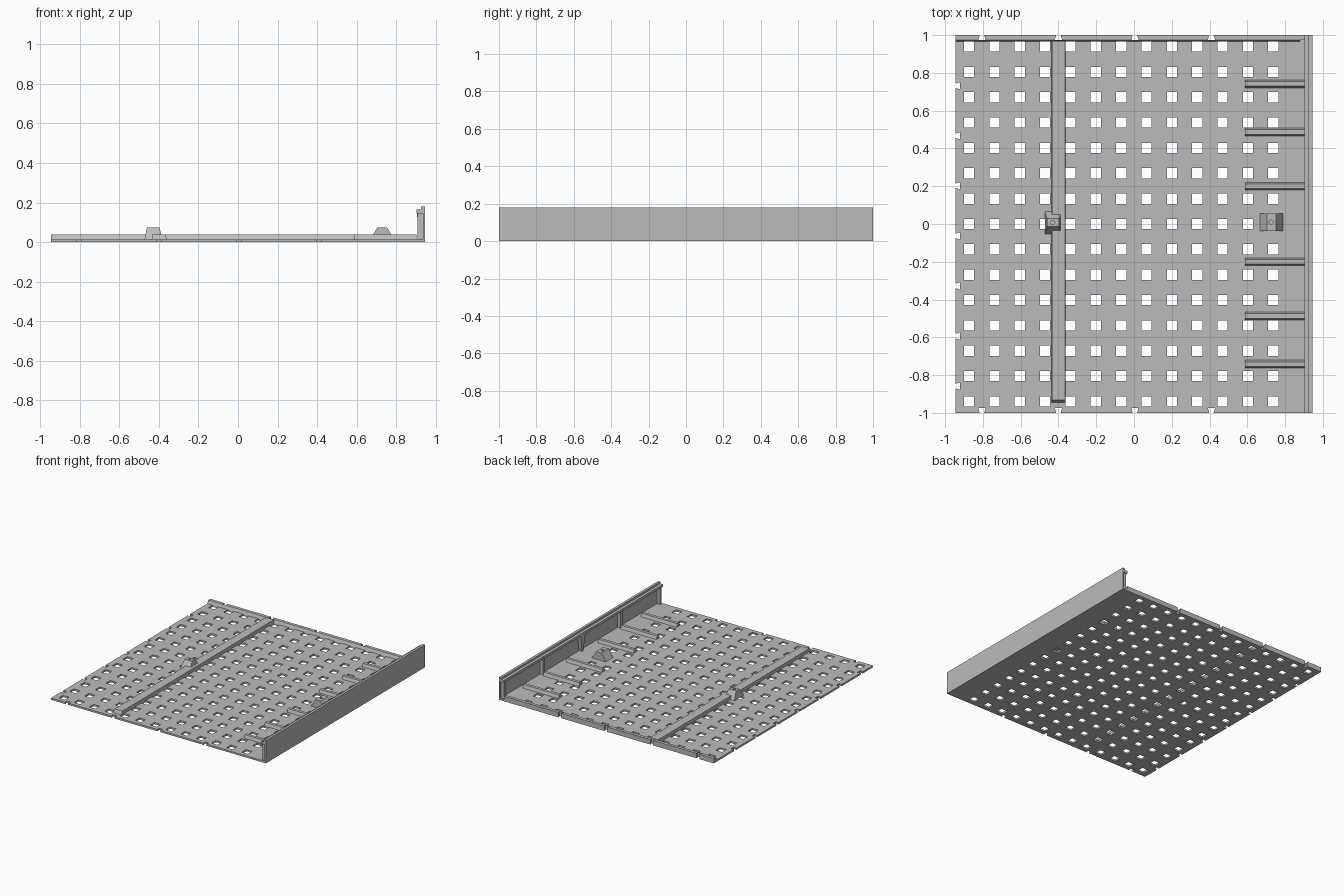
import bpy, bmesh
from mathutils import Vector

cube = bpy.data.objects.get("Cube")
if cube:
    bpy.data.objects.remove(cube, do_unlink=True)

grey = bpy.data.materials.new("plain grey")
grey.use_nodes = True
COLOUR = (0.5, 0.5, 0.5, 1)
grey.diffuse_color = COLOUR
grey.node_tree.nodes["Principled BSDF"].inputs["Base Color"].default_value = COLOUR

BASE = 0.014       # plate thickness
RIB_TOP = 0.039
WALL_IN, WALL_OUT = 0.902, 0.945


def prism(bm, low, high):
    """Solid between two matching loops of points."""
    a = [bm.verts.new(p) for p in low]
    b = [bm.verts.new(p) for p in high]
    bm.faces.new(a[::-1])
    bm.faces.new(b)
    n = len(a)
    for i in range(n):
        j = (i + 1) % n
        bm.faces.new((a[i], a[j], b[j], b[i]))


def rect(x0, x1, y0, y1, z):
    return [(x0, y0, z), (x1, y0, z), (x1, y1, z), (x0, y1, z)]


def finish(name, bm):
    bmesh.ops.recalc_face_normals(bm, faces=bm.faces[:])
    me = bpy.data.meshes.new(name)
    bm.to_mesh(me)
    bm.free()
    me.materials.append(grey)
    ob = bpy.data.objects.new(name, me)
    bpy.context.collection.objects.link(ob)
    return ob


def tapered(name, bottom, top, z0, z1):
    """Block with its own footprint at the bottom and at the top."""
    bm = bmesh.new()
    prism(bm, rect(*bottom, z0), rect(*top, z1))
    return finish(name, bm)


def box(name, x0, x1, y0, y1, z0, z1):
    return tapered(name, (x0, x1, y0, y1), (x0, x1, y0, y1), z0, z1)


def cut(ob, cutter):
    cutter.hide_render = True
    mod = ob.modifiers.new("cut", 'BOOLEAN')
    mod.operation = 'DIFFERENCE'
    mod.solver = 'EXACT'
    mod.object = cutter
    bpy.context.view_layer.update()
    graph = bpy.context.evaluated_depsgraph_get()
    me = bpy.data.meshes.new_from_object(ob.evaluated_get(graph))
    ob.modifiers.clear()
    ob.data = me
    bpy.data.objects.remove(cutter, do_unlink=True)


# Cutter for the grid of square holes
PITCH, HALF = 0.1342, 0.027
holes = bmesh.new()
for i in range(13):
    for j in range(15):
        x, y = -0.873 + i * PITCH, (j - 7) * PITCH
        prism(holes, rect(x - HALF, x + HALF, y - HALF, y + HALF, -0.1),
              rect(x - HALF, x + HALF, y - HALF, y + HALF, 0.1))


def dovetail(bm, mid, along, inward):
    """Notch that widens away from the edge."""
    mid, along, inward = Vector(mid), Vector(along), Vector(inward)
    loop = [mid - along * 0.009 - inward * 0.01, mid + along * 0.009 - inward * 0.01,
            mid + along * 0.019 + inward * 0.025, mid - along * 0.019 + inward * 0.025]
    up = Vector((0, 0, 0.1))
    prism(bm, [p - up for p in loop], [p + up for p in loop])


def notches():
    bm = bmesh.new()
    for x in (-0.805, -0.4, 0.005, 0.41):
        for s in (-1, 1):
            dovetail(bm, (x, s, 0), (1, 0, 0), (0, -s, 0))
    for k in range(7):
        dovetail(bm, (-0.945, 0.732 - k * 0.265, 0), (0, 1, 0), (1, 0, 0))
    return finish("notch_cutter", bm)


# Perforated base plate
plate = box("base_plate", -0.945, 0.945, -1, 1, 0, BASE)
cut(plate, finish("hole_cutter", holes))
cut(plate, notches())

# Raised rim along the back edge
rim = tapered("back_rim", (-0.945, 0.88, 0.965, 1), (-0.945, 0.88, 0.975, 1), BASE, RIB_TOP)
cut(rim, notches())
box("rim_end", 0.88, WALL_IN, 0.975, 1, BASE, RIB_TOP)

# Long spine between the hole columns
tapered("long_spine", (-0.436, -0.362, -0.945, 0.97),
        (-0.434, -0.364, -0.933, 0.97), BASE, RIB_TOP)

# Short ribs running in from the side wall
for k, y in enumerate((0.2, 0.487, 0.742)):
    for s in (-1, 1):
        tapered(f"side_rib_{k}_{'back' if s > 0 else 'front'}",
                (0.587, WALL_IN, s * y - 0.021, s * y + 0.021),
                (0.587, WALL_IN, s * y - 0.012, s * y + 0.012), BASE, RIB_TOP)

# Side wall with its top beam and lip
box("side_wall", 0.935, WALL_OUT, -1, 1, BASE, 0.165)
box("wall_beam", WALL_IN, 0.935, -1, 1, 0.145, 0.165)
box("wall_lip", 0.925, WALL_OUT, -1, 1, 0.165, 0.18)

# Posts under the beam
for k, y in enumerate((0.487, 0.98)):
    for s in (-1, 1):
        box(f"wall_post_{k}_{'back' if s > 0 else 'front'}", 0.908, 0.935,
            s * y - 0.01, s * y + 0.01, BASE, 0.145)
tapered("wall_wedge", (0.91, 0.935, -0.008, 0.008), (0.905, 0.935, -0.03, 0.03), BASE, 0.145)


# Two small locating blocks, each with a shallow round hole
def bore(ob, x, y):
    bm = bmesh.new()
    bmesh.ops.create_cone(bm, cap_ends=True, segments=16, radius1=0.011,
                          radius2=0.011, depth=0.06)
    bmesh.ops.translate(bm, verts=bm.verts[:], vec=(x, y, 0.085))
    cut(ob, finish("bore_cutter", bm))


spine_block = tapered("spine_block", (-0.472, -0.384, -0.052, 0.066),
                      (-0.46, -0.396, -0.012, 0.028), BASE, 0.075)
bore(spine_block, -0.43, 0.008)
wall_block = tapered("wall_block", (0.668, 0.79, -0.036, 0.056),
                     (0.705, 0.752, -0.036, 0.056), BASE, 0.075)
bore(wall_block, 0.726, 0.01)
